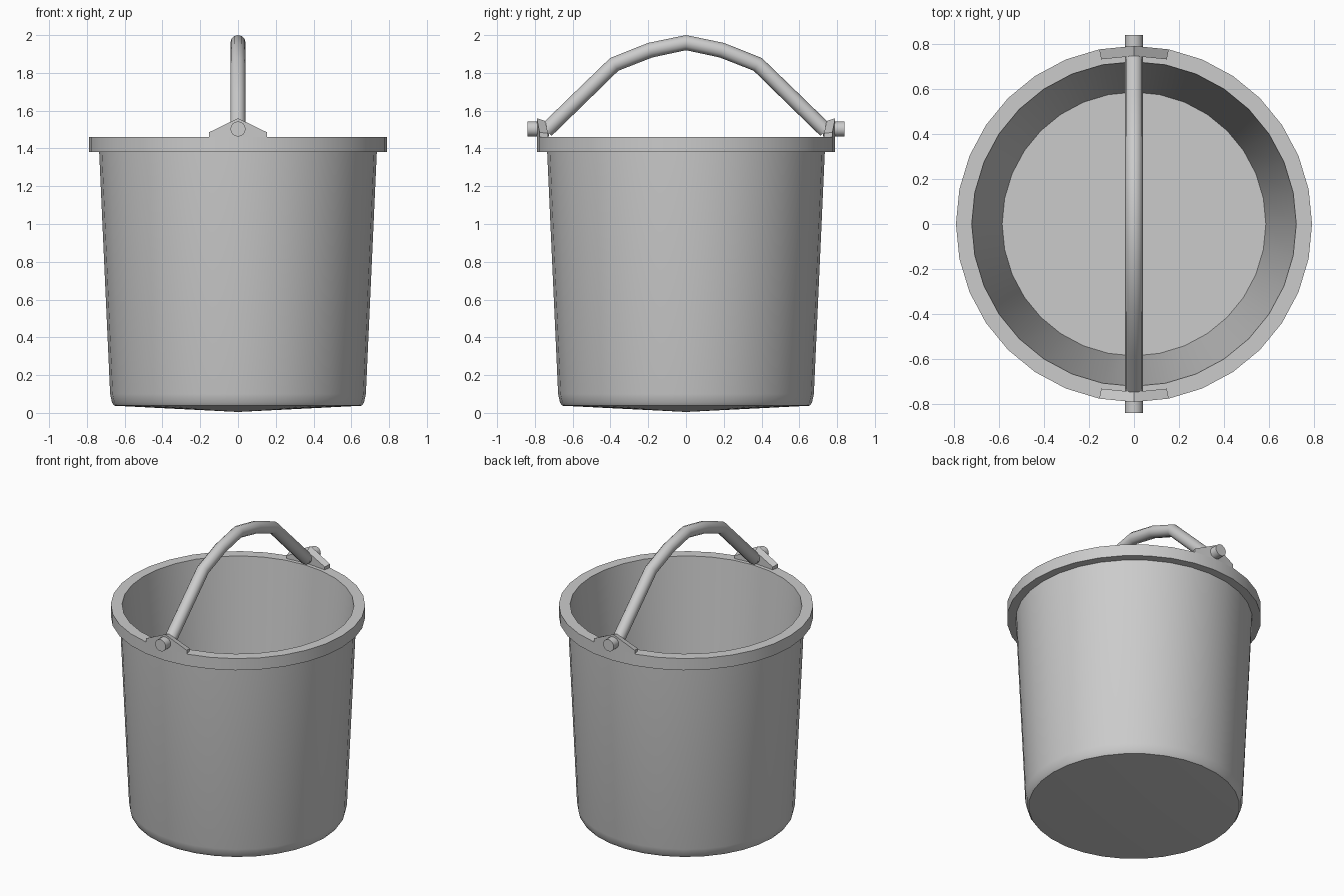
import bpy, bmesh
from math import sin, cos, pi, radians

if "Cube" in bpy.data.objects:
    bpy.data.objects.remove(bpy.data.objects["Cube"])

SIDES = 32
STEP = 2 * pi / SIDES


def finish(name, bm, angle=30):
    bmesh.ops.recalc_face_normals(bm, faces=bm.faces)
    mesh = bpy.data.meshes.new(name)
    bm.to_mesh(mesh)
    bm.free()
    obj = bpy.data.objects.new(name, mesh)
    bpy.context.collection.objects.link(obj)
    bpy.ops.object.select_all(action='DESELECT')
    obj.select_set(True)
    bpy.context.view_layer.objects.active = obj
    bpy.ops.object.shade_smooth_by_angle(angle=radians(angle))
    return obj


def lathe(name, profile):
    bm = bmesh.new()
    rings = []
    for r, z in profile:
        if r == 0:
            rings.append([bm.verts.new((0, 0, z))] * SIDES)
        else:
            rings.append([bm.verts.new((r * cos(i * STEP), r * sin(i * STEP), z))
                          for i in range(SIDES)])
    for a, b in zip(rings, rings[1:]):
        for i in range(SIDES):
            j = (i + 1) % SIDES
            bm.faces.new(dict.fromkeys((a[i], a[j], b[j], b[i])))
    return finish(name, bm)


# Bucket body: slightly conical underside, tapered wall, thick rim, inner wall, floor
lathe("bucket_body", [(0, 0.005), (0.655, 0.038), (0.667, 0.055), (0.677, 0.10),
                      (0.735, 1.38), (0.79, 1.38), (0.79, 1.46), (0.72, 1.46),
                      (0.585, 0.08), (0, 0.08)])


# Peaked handle brackets rising from two rim segments on each side
def bracket(name, side):
    bm = bmesh.new()
    sections = []
    for k in (-1, 0, 1):
        a = k * STEP
        top_out, top_in = (1.56, 1.545) if k == 0 else (1.485, 1.48)
        sections.append([bm.verts.new((r * sin(a), side * r * cos(a), z))
                         for r, z in ((0.79, 1.46), (0.79, top_out),
                                      (0.745, top_in), (0.745, 1.46))])
    for a, b in zip(sections, sections[1:]):
        for i in range(4):
            j = (i + 1) % 4
            bm.faces.new((a[i], a[j], b[j], b[i]))
    bm.faces.new(sections[0])
    bm.faces.new(sections[-1])
    finish(name, bm, 8)


# Pivot pins through the brackets
for label, side in (("front", -1), ("back", 1)):
    bracket(label + "_bracket", side)
    bpy.ops.mesh.primitive_cylinder_add(vertices=16, radius=0.04, depth=0.115,
                                        location=(0, side * 0.782, 1.503),
                                        rotation=(pi / 2, 0, 0))
    bpy.context.object.name = label + "_pin"
    bpy.ops.object.shade_smooth_by_angle(angle=radians(30))

# Arched carrying handle: round tube along a mirrored path
half = [(0.74, 1.495), (0.56, 1.67), (0.38, 1.845), (0.19, 1.92)]
path = [(-y, z) for y, z in half] + [(0, 1.96)] + half[::-1]
curve = bpy.data.curves.new("handle", 'CURVE')
curve.dimensions = '3D'
curve.bevel_depth = 0.04
curve.bevel_resolution = 4
curve.use_fill_caps = True
spline = curve.splines.new('POLY')
spline.points.add(len(path) - 1)
for p, (y, z) in zip(spline.points, path):
    p.co = (0, y, z, 1)
spline.use_smooth = True
bpy.context.collection.objects.link(bpy.data.objects.new("handle", curve))
